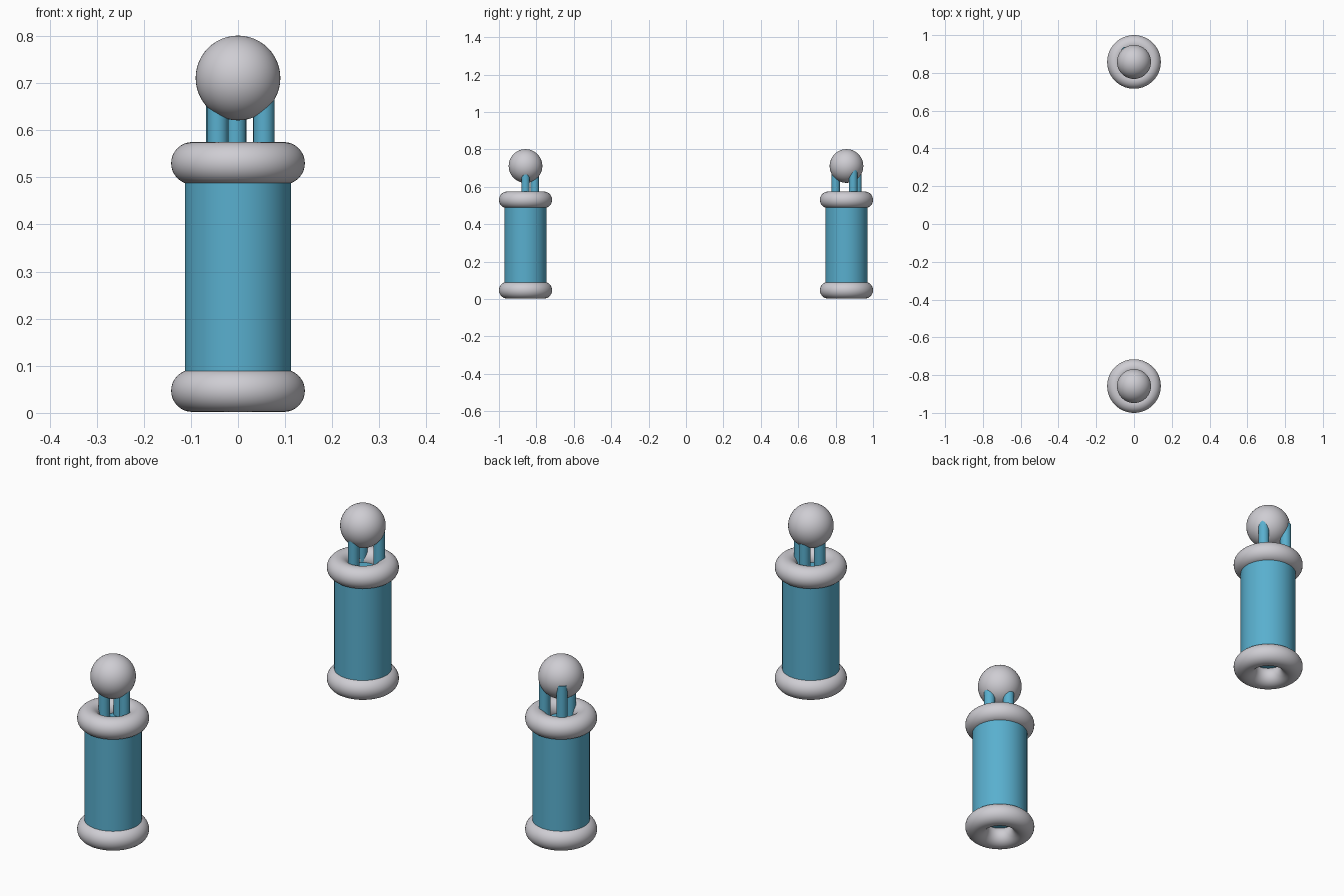
import bpy
import math

cube = bpy.data.objects.get("Cube")
if cube:
    bpy.data.objects.remove(cube, do_unlink=True)


def make_material(name, color):
    mat = bpy.data.materials.new(name)
    mat.use_nodes = True
    mat.diffuse_color = color
    mat.node_tree.nodes["Principled BSDF"].inputs["Base Color"].default_value = color
    return mat


BLUE = make_material("sky_blue", (0.10, 0.43, 0.62, 1))
GREY = make_material("pale_grey", (0.62, 0.61, 0.65, 1))


def finish(name, mat):
    obj = bpy.context.object
    obj.name = name
    obj.data.materials.append(mat)
    bpy.ops.object.shade_smooth_by_angle(angle=math.radians(35))


def cylinder(name, x, y, bottom, top, radius, sides=32):
    bpy.ops.mesh.primitive_cylinder_add(
        vertices=sides, radius=radius, depth=top - bottom,
        location=(x, y, (bottom + top) / 2))
    finish(name, BLUE)


def ring(name, y, z):
    bpy.ops.mesh.primitive_torus_add(
        major_radius=0.097, minor_radius=0.045, major_segments=64,
        minor_segments=32, location=(0, y, z))
    finish(name, GREY)


def post(label, y, prongs):
    # Body between two rounded rings
    cylinder(label + "_body", 0, y, 0.075, 0.525, 0.113, 64)
    ring(label + "_base_ring", y, 0.047)
    ring(label + "_top_ring", y, 0.53)
    # Ball held up by three slim prongs
    for i, (px, py) in enumerate(prongs, 1):
        cylinder(f"{label}_prong_{i}", px, y + py, 0.50, 0.71, 0.0225)
    bpy.ops.mesh.primitive_uv_sphere_add(
        segments=48, ring_count=24, radius=0.09, location=(0, y, 0.711))
    finish(label + "_ball", GREY)


# Pair of posts, each with its own prong layout
post("front_post", -0.858, [(0.055, 0), (-0.005, 0.05), (-0.043, 0)])
post("back_post", 0.858, [(-0.004, -0.057), (0.054, 0.036), (-0.045, 0.058)])
